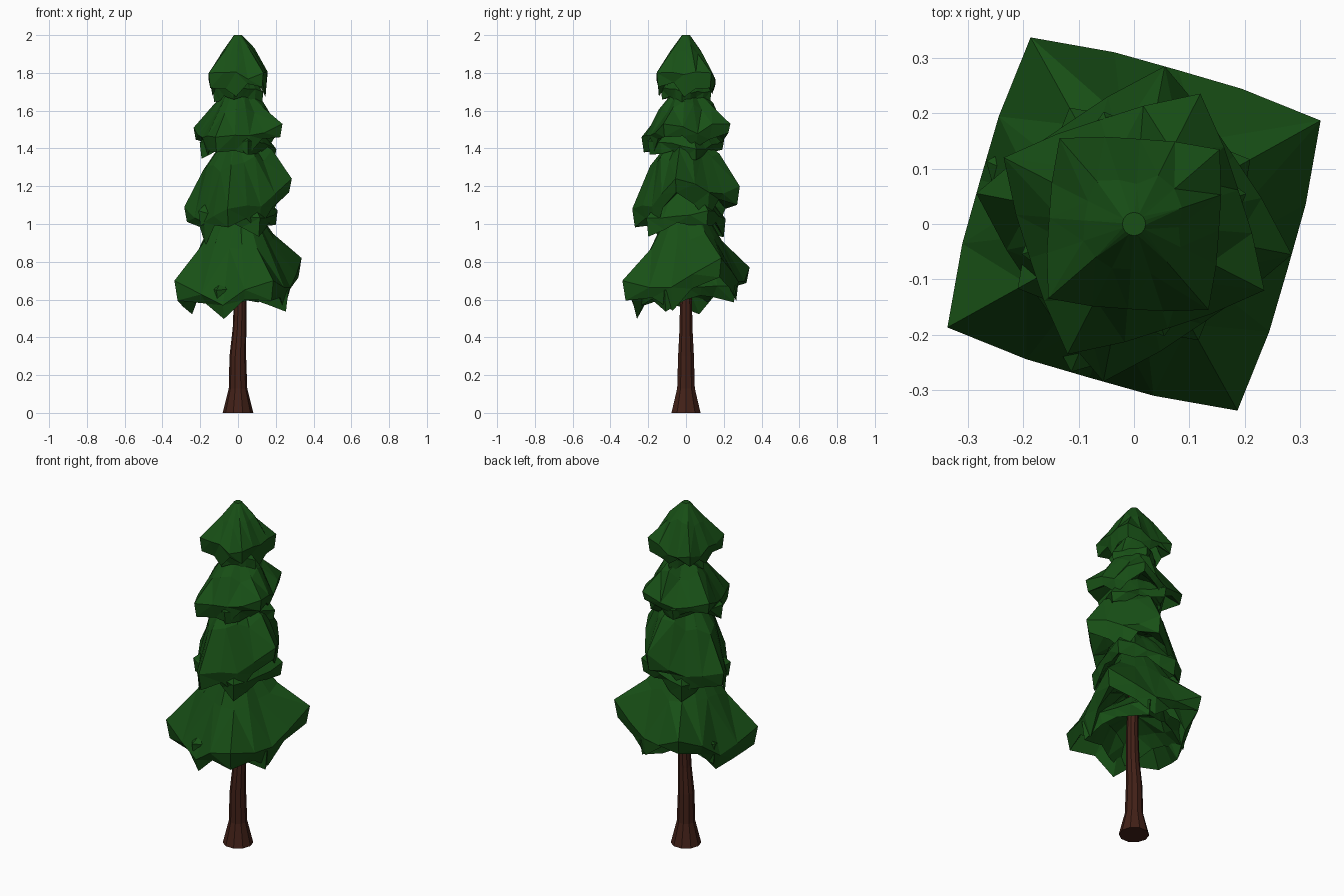
import bpy, bmesh, math, random

if "Cube" in bpy.data.objects:
    bpy.data.objects.remove(bpy.data.objects["Cube"])
random.seed(11)

def material(name, col):
    m = bpy.data.materials.new(name)
    m.diffuse_color = (*col, 1)
    m.use_nodes = True
    m.node_tree.nodes["Principled BSDF"].inputs["Base Color"].default_value = m.diffuse_color
    return m

GREEN = material("needles", (0.009, 0.08, 0.008))
BROWN = material("bark", (0.055, 0.015, 0.009))

def loft(name, rings, mat):
    """Skin a list of equal-length vertex rings, capping both ends."""
    bm = bmesh.new()
    rows = [[bm.verts.new(p) for p in ring] for ring in rings]
    n = len(rows[0])
    for a, b in zip(rows, rows[1:]):
        for i in range(n):
            j = (i + 1) % n
            bm.faces.new((a[i], a[j], b[j], b[i]))
    bm.faces.new(rows[0])
    bm.faces.new(rows[-1])
    bmesh.ops.triangulate(bm, faces=bm.faces[:])
    bmesh.ops.recalc_face_normals(bm, faces=bm.faces[:])
    me = bpy.data.meshes.new(name)
    bm.to_mesh(me)
    bm.free()
    ob = bpy.data.objects.new(name, me)
    me.materials.append(mat)
    bpy.context.collection.objects.link(ob)
    return ob

def circle(r, z, n, cx=0):
    return [(cx + r * math.cos(math.tau * i / n), r * math.sin(math.tau * i / n), z)
            for i in range(n)]

# Trunk: flared foot, slight lean, tapering up through the foliage
loft("trunk", [circle(r, z, 10, cx) for r, z, cx in
     [(.081, 0, 0), (.049, .13, 0), (.044, .3, -.001), (.036, .45, .008),
      (.033, .62, .012), (.025, 1.0, 0), (.012, 1.5, 0)]], BROWN)

SIDE = [1, .81, .75, .81]              # rim radius from corner to mid-side of a square
CANOPY_HEM = [1, .6, 1.4, .9]          # hem lengths: notches beside hanging lobes
SKIRT_HEM = [1.3, .9, .5, .8]          # skirts hang lowest at their corners

def canopy(name, rot, R, corners, top_z, top_r, sh, hem, drop, under, lobes, jit=.013):
    """Ragged square canopy: raised corners, sagging sides, hollow underneath."""
    top, shoulder, rim, edge, inner, core = [], [], [], [], [], []
    zavg = sum(corners) / 4
    for i in range(16):
        q, k = divmod(i, 4)
        a = math.radians(rot) + math.tau * i / 16
        mix = k / 4
        zc = corners[q] * (1 - mix) + corners[(q + 1) % 4] * mix
        sag = drop * [0, .55, 1, .55][k]
        j = lambda s=1: random.uniform(-jit, jit) * s

        def pt(r, z):
            return (r * math.cos(a), r * math.sin(a), z)
        top.append(pt(top_r, top_z))
        rs = sh[0] * [1.12, 1, .92, 1][k]
        shoulder.append(pt(rs + j(.8), sh[1] + (zc - zavg) * .5 + j(2)))
        rr = R * SIDE[k]
        rim.append(pt(rr, zc - sag + (j(2) if k else 0)))
        ragged = hem * lobes[k if q % 2 else -k] * random.uniform(.75, 1.25)
        ze = zc - sag - ragged
        edge.append(pt(rr * (.95 if k == 0 else random.uniform(.84, .96)), ze))
        inner.append(pt(rr * .6 + j(), ze * .35 + under * .65 + j(2)))
        core.append(pt(top_r * .6 + .01, under))
    return loft(name, [top, shoulder, rim, edge, inner, core], GREEN)

# Tiers: rotation, radius, four corner heights, top, shoulder, hem, sag, underside
TIERS = [
    ("bottom", 29, .385, [.82, .77, .70, .70], 1.12, .07, (.19, .91), .085, .11, .86),
    ("lower_middle", -11, .29, [1.24, 1.20, 1.09, 1.08], 1.47, .06, (.165, 1.33), .08, .07, 1.20),
    ("upper_middle", 63, .264, [1.53, 1.51, 1.46, 1.53], 1.72, .05, (.135, 1.61), .065, .04, 1.53),
    ("top", 41, .205, [1.80, 1.77, 1.80, 1.80], 2.0, .021, (.088, 1.91), .07, .02, 1.82),
]
# Smaller underskirts turned between the corners: rotation offset, radius, lowering
SKIRTS = [(38, .29, .08), (40, .24, .10), (42, .21, .085), (40, .135, .09)]

for (name, rot, R, cs, tz, tr, sh, hem, drop, under), (dr, sr, low) in zip(TIERS, SKIRTS):
    canopy(name + "_canopy", rot, R, cs, tz, tr, sh, hem, drop, under, CANOPY_HEM)
    zm = sum(cs) / 4
    lower = [zm - low + random.uniform(-.03, .03) for _ in range(4)]
    canopy(name + "_underskirt", rot + dr, sr, lower, zm + .09, .03,
           (sr * .5, zm), hem * .9, 0, zm - low + .06, SKIRT_HEM, .009)
